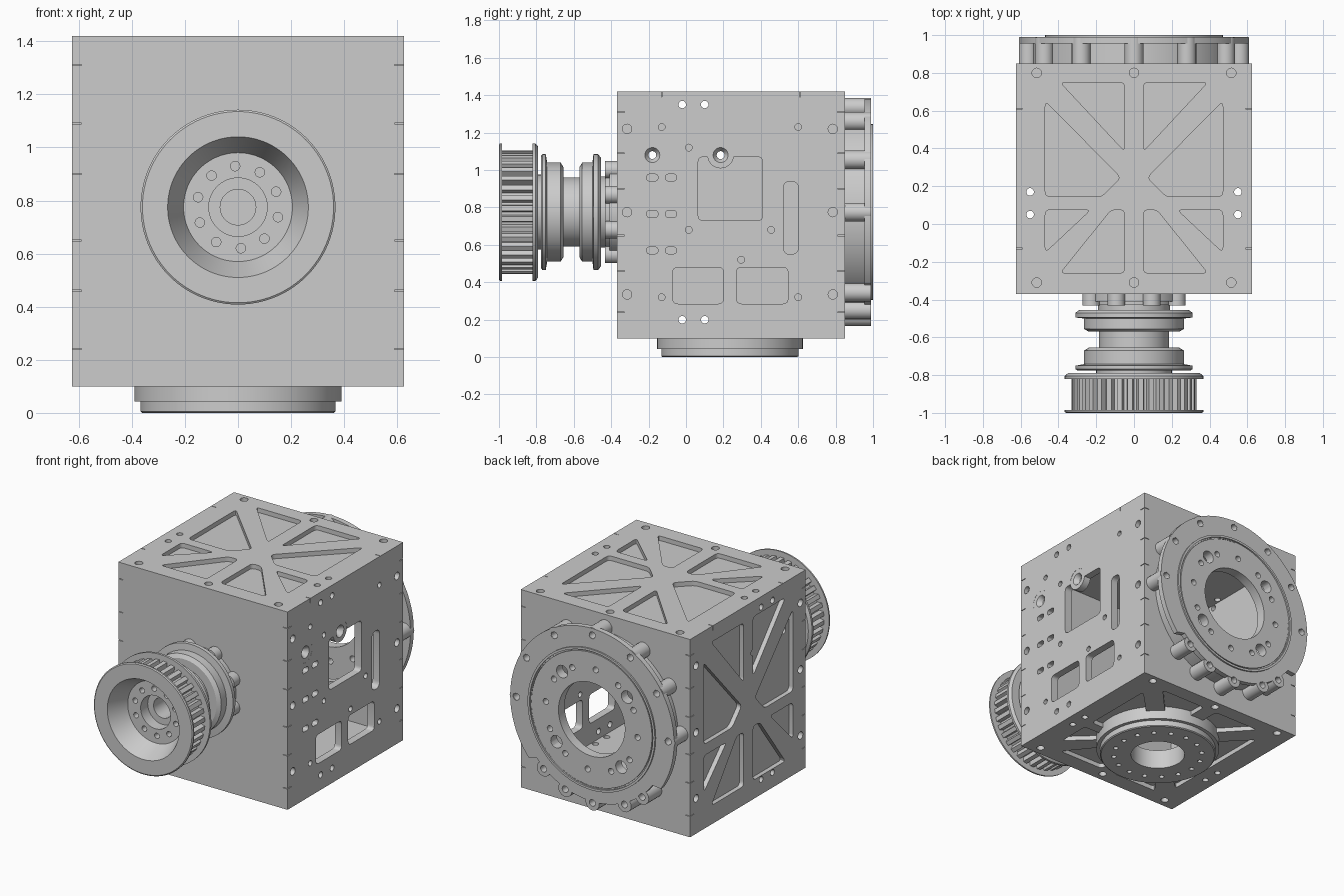
import bpy, bmesh
from math import sin, cos, pi, radians
from mathutils import Vector

cube = bpy.data.objects.get("Cube")
if cube:
    bpy.data.objects.remove(cube, do_unlink=True)

grey = bpy.data.materials.new("machined_grey")
grey.use_nodes = True
grey.diffuse_color = (0.604, 0.604, 0.604, 1)
grey.node_tree.nodes["Principled BSDF"].inputs["Base Color"].default_value = (0.604, 0.604, 0.604, 1)
parts = []


def place(axis, a, u, v):
    return {"x": (a, u, v), "y": (u, a, v), "z": (u, v, a)}[axis]


def finish(name, bm):
    bmesh.ops.remove_doubles(bm, verts=bm.verts, dist=1e-5)
    bmesh.ops.recalc_face_normals(bm, faces=bm.faces)
    mesh = bpy.data.meshes.new(name)
    bm.to_mesh(mesh)
    bm.free()
    mesh.materials.append(grey)
    ob = bpy.data.objects.new(name, mesh)
    bpy.context.scene.collection.objects.link(ob)
    return ob


def add_prism(bm, pts, axis, a0, a1):
    lo, hi = [[bm.verts.new(place(axis, a, u, v)) for u, v in pts] for a in (a0, a1)]
    bm.faces.new(lo)
    bm.faces.new(hi)
    for i in range(len(pts)):
        j = (i + 1) % len(pts)
        bm.faces.new((lo[i], lo[j], hi[j], hi[i]))


def prisms(name, shapes):
    bm = bmesh.new()
    for shape in shapes:
        add_prism(bm, *shape)
    return finish(name, bm)


def part(name, shapes):
    ob = prisms(name, shapes)
    parts.append(ob)
    return ob


def lathe(name, profile, axis, centre, n=64):
    """Revolve a closed (along, radius) profile around an axis."""
    bm = bmesh.new()
    rings = [[bm.verts.new(place(axis, a, centre[0] + r * cos(2 * pi * k / n),
                                 centre[1] + r * sin(2 * pi * k / n)))
              for k in range(n)] for a, r in profile]
    for i, ring in enumerate(rings):
        nxt = rings[(i + 1) % len(rings)]
        if profile[i][1] == 0 and profile[(i + 1) % len(rings)][1] == 0:
            continue
        for k in range(n):
            m = (k + 1) % n
            bm.faces.new((ring[k], ring[m], nxt[m], nxt[k]))
    ob = finish(name, bm)
    parts.append(ob)
    return ob


def cut(ob, shapes):
    """Subtract prisms that do not overlap each other."""
    cutter = prisms("cutter", shapes)
    cutter.hide_render = True
    mod = ob.modifiers.new("cut", "BOOLEAN")
    mod.operation, mod.solver, mod.object = "DIFFERENCE", "EXACT", cutter
    dg = bpy.context.evaluated_depsgraph_get()
    mesh = bpy.data.meshes.new_from_object(ob.evaluated_get(dg))
    ob.modifiers.clear()
    ob.data = mesh
    bpy.data.objects.remove(cutter, do_unlink=True)


def circle(u, v, r, n=20):
    return [(u + r * cos(2 * pi * k / n), v + r * sin(2 * pi * k / n)) for k in range(n)]


def ring_of(count, radius, r, centre, start=0.0):
    return [circle(centre[0] + radius * cos(radians(start) + 2 * pi * k / count),
                   centre[1] + radius * sin(radians(start) + 2 * pi * k / count), r, 14)
            for k in range(count)]


def rect(u0, v0, u1, v1):
    return [(u0, v0), (u1, v0), (u1, v1), (u0, v1)]


def rounded(pts, r=0.028):
    out = []
    for i, p in enumerate(pts):
        p, a, b = Vector(p), Vector(pts[i - 1]), Vector(pts[(i + 1) % len(pts)])
        s, e = p + (a - p).normalized() * r, p + (b - p).normalized() * r
        out += [tuple(s * (1 - t) ** 2 + p * 2 * t * (1 - t) + e * t * t) for t in (0, .25, .5, .75, 1)]
    return out


# Housing: hollow box
W, Y0, Y1, Z0, Z1, T = 0.625, -0.37, 0.85, 0.1, 1.42, 0.05
ZC, YC, D = 0.775, 0.235, 0.03
housing = part("housing", [(rect(-W, Y0, W, Y1), "z", Z0, Z1)])
cut(housing, [(rect(T - W, Y0 + T, W - T, Y1 - T), "z", Z0 + T, Z1 - T)])

# Lightening pockets and screw holes on the top, bottom and left walls
half = [[(-.39, .75), (-.05, .75), (-.05, .385)],
        [(-.47, .65), (-.07, .245), (-.17, .145), (-.47, .145)],
        [(-.47, .075), (-.23, .075), (-.47, -.15)],
        [(-.39, -.26), (-.05, -.26), (-.05, .075), (-.12, .075)]]
pockets = [rounded(p) for p in half] + [rounded([(-u, v) for u, v in p]) for p in half]
screws = [circle(x, y, .025) for x in (-.515, 0, .515) for y in (-.31, .8)]
vents = [circle(x, y, .02) for x in (-.55, .55) for y in (.05, .17)]
cut(housing, [(p, "z", Z1 - D, Z1 + D) for p in pockets + screws])
cut(housing, [(p, "z", Z0 - D, Z0 + D) for p in pockets + screws])
cut(housing, [(p, "z", Z0 - D, Z1 + D) for p in vents])

side_screws = [circle(y, z, .025) for y in (-.315, .785) for z in (.335, .775, 1.22)]
side_vents = [circle(y, z, .02) for y in (-.02, .1) for z in (.2, 1.35)]
countersinks = [(-.18, 1.08), (.185, 1.08)]
left_pockets = [[(YC + u, .76 + (v - YC) * 1.08) for u, v in p] for p in pockets]
cut(housing, [(p, "x", -W - D, D - W) for p in left_pockets + side_screws])
cut(housing, [(p, "x", -W - D, .1 - W)
              for p in side_vents + [circle(y, z, .022) for y, z in countersinks]])

# Right wall: windows, slots and small holes
windows = [rounded(rect(.065, .73, .41, 1.07)),
           rounded(rect(.52, .55, .60, .94), .038),
           rounded(rect(-.07, .285, .2, .48)), rounded(rect(.27, .285, .545, .48))]
windows += [rounded(rect(y - .03, z - .018, y + .03, z + .018), .016)
            for y in (-.18, -.08) for z in (.57, .765, .96)]
small = [circle(y, z, .018) for y, z in ((-.13, 1.23), (.6, 1.23), (.015, 1.12), (.015, .68),
                                         (.455, .68), (.295, .52), (-.13, .32), (.6, .32))]
cut(housing, [(p, "x", W - .1, W + D) for p in windows + side_vents + small])
cut(housing, [(p, "x", W - D, W + D) for p in side_screws])
cut(housing, [(circle(y, z, .07, 32), "x", W - .1, W + D) for y, z in countersinks])

# Openings behind the back and bottom rings
cut(housing, [(circle(0, ZC, .42, 48), "y", Y1 - .1, Y1 + D)])
cut(housing, [(circle(0, YC, .3, 48), "z", Z0 - D, Z0 + .1)])

# Finger joint slits along the vertical edges
slits = []
for x0, x1 in ((-.64, -.59), (.59, .64)):
    for z in (.24, .46, .65, .9, 1.09, 1.31):
        for y0, y1 in ((Y0 - .01, Y0 + .04), (Y1 - .04, Y1 + .01)):
            slits.append((rect(x0, y0, x1, y1), "z", z - .002, z + .002))
    for y in (-.13, .61):
        slits.append((rect(x0, Z1 - .03, x1, Z1 + .01), "y", y - .002, y + .002))
cut(housing, slits)

for i, c in enumerate(countersinks):
    lathe(f"countersunk_boss_{i + 1}", [(W - T, .021), (W - .03, .021), (W - .001, .04),
                                        (W - .001, .071), (W - T, .071)], "x", c, 32)

# Toothed drive pulley with a conical recess
AX = (0, ZC)
pulley = lathe("drive_pulley", [(-1, .265), (-1, .36), (-.995, .367), (-.985, .367), (-.985, .295),
                                (-.82, .295), (-.82, .367), (-.805, .367), (-.79, .35),
                                (-.79, .11), (-.87, .11), (-.87, .205)], "y", AX, 96)
cut(pulley, [(p, "y", -.9, -.83) for p in ring_of(10, .155, .018, AX, 22)])
teeth = 36
gear = []
for k in range(teeth):
    for f, r in ((0, .298), (.12, .33), (.6, .33), (.72, .298)):
        a = 2 * pi * (k + f) / teeth
        gear.append((r * cos(a), ZC + r * sin(a)))
belt_teeth = part("pulley_teeth", [(gear, "y", -.986, -.819)])
cut(belt_teeth, [(circle(0, ZC, .285, 48), "y", -1.1, -.7)])

# Stepped shaft with two flanged collars
lathe("stepped_shaft", [(-.6, 0), (-.6, .067), (-.795, .067), (-.795, .2), (-.775, .2), (-.775, .3),
                        (-.768, .31), (-.75, .31), (-.742, .265), (-.67, .265), (-.655, .24),
                        (-.655, .185), (-.57, .185), (-.57, .24), (-.555, .265), (-.5, .265),
                        (-.495, .31), (-.47, .31), (-.455, .29), (-.455, .19), (-.33, .19), (-.33, 0)],
      "y", AX)

# Lobed bearing mount on the front wall
lathe("bearing_mount", [(Y0, 0), (Y0, .245), (-.41, .245), (-.41, .215), (-.43, .215), (-.43, 0)], "y", AX)
for k in range(8):
    a = 2 * pi * (k + .5) / 8
    lathe(f"mount_lobe_{k + 1}", [(Y0, .018), (Y0, .047), (-.432, .047), (-.432, .018)],
          "y", (.245 * cos(a), ZC + .245 * sin(a)), 20)

# Back output ring: lobed flange, bosses, wall and bored face
bolts = [(.56 * cos(radians(a)), ZC + .56 * sin(radians(a)))
         for a in (0, 30, 60, 90, 120, 148, 180, 229, 245, 270, 291, 310)]
outline = []
for a in range(0, 360, 3):
    r = .55 if 215 < a < 320 else .605
    outline.append((r * cos(radians(a)), ZC + r * sin(radians(a))))
flange = part("back_flange", [(outline, "y", .955, .99)])
cut(flange, [(circle(0, ZC, .45, 64), "y", .9, 1.1)])
cut(flange, [(circle(x, z, .024), "y", .9, 1.1) for x, z in bolts])
for i, c in enumerate(bolts):
    lathe(f"back_boss_{i + 1}", [(Y1, .022), (.988, .022), (.988, .05), (Y1, .05)], "y", c, 20)
lathe("back_wall", [(Y1, .46), (Y1, .535), (.956, .535), (.956, .46)], "y", AX, 96)
face = lathe("back_ring", [(.93, .245), (.995, .245), (.995, .445), (.985, .445), (.985, .455), (1, .455),
                           (1, .47), (.93, .47)], "y", AX, 96)
cut(face, [(p, "y", .8, 1.1) for p in ring_of(12, .34, .02, AX, 5) + ring_of(4, .34, .042, AX, 50)])

# Bottom output ring
base = lathe("bottom_ring", [(0, .17), (0, .36), (.005, .367), (.042, .367), (.042, .39), (Z0 + D, .39),
                             (Z0 + D, .17)], "z", (0, YC), 96)
cut(base, [(p, "z", -.1, .06) for p in ring_of(16, .28, .016, (0, YC))])

# Smooth curved surfaces, keep edges crisp
bpy.ops.object.select_all(action="DESELECT")
for ob in parts:
    ob.select_set(True)
bpy.context.view_layer.objects.active = parts[0]
bpy.ops.object.shade_smooth_by_angle(angle=radians(30))
